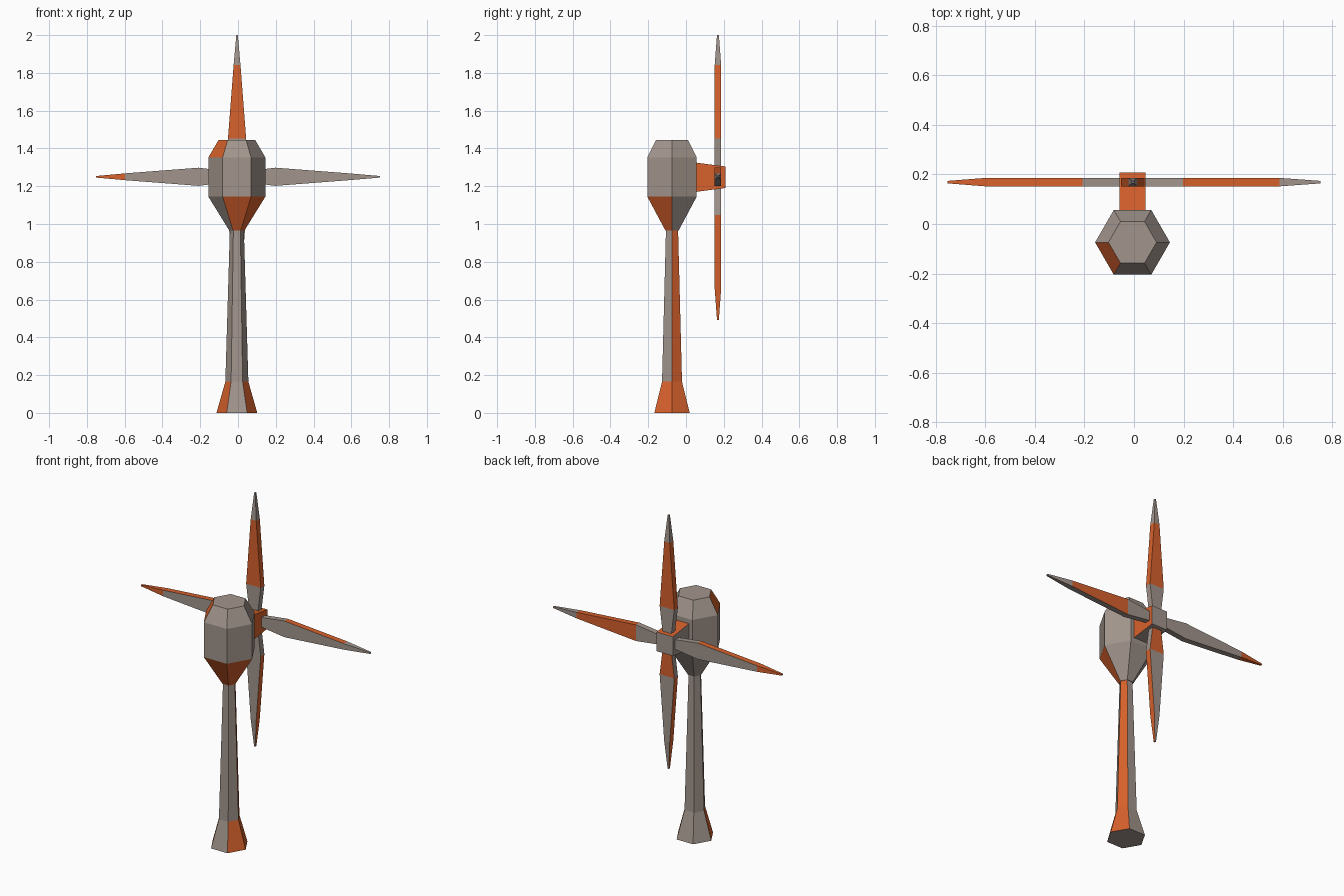
import bpy, bmesh
from math import cos, sin, pi
from mathutils import Vector

if "Cube" in bpy.data.objects:
    bpy.data.objects.remove(bpy.data.objects["Cube"])

CX, CY = -0.006, -0.074      # tower axis
HUB = Vector((-0.005, 0.169, 1.25))


def make_mat(name, rgb):
    m = bpy.data.materials.new(name)
    m.diffuse_color = (*rgb, 1)
    m.use_nodes = True
    m.node_tree.nodes["Principled BSDF"].inputs["Base Color"].default_value = m.diffuse_color
    return m


GREY = make_mat("warm_grey", (0.36, 0.30, 0.265))
ORANGE = make_mat("orange", (0.68, 0.12, 0.025))


def loft(name, rings, orange=()):
    """Skin rings into a closed solid; orange holds (segment, side) pairs."""
    bm = bmesh.new()
    vs = [[bm.verts.new(p) for p in ring] for ring in rings]
    n = len(rings[0])
    for s in range(len(rings) - 1):
        for i in range(n):
            j = (i + 1) % n
            f = bm.faces.new((vs[s][i], vs[s][j], vs[s + 1][j], vs[s + 1][i]))
            f.material_index = int((s, i) in orange)
    bm.faces.new(vs[0][::-1])
    bm.faces.new(vs[-1])
    bmesh.ops.recalc_face_normals(bm, faces=bm.faces)
    me = bpy.data.meshes.new(name)
    bm.to_mesh(me)
    bm.free()
    me.materials.append(GREY)
    me.materials.append(ORANGE)
    ob = bpy.data.objects.new(name, me)
    bpy.context.collection.objects.link(ob)
    return ob


def hexagon(r, z):
    return [(CX + r * cos(i * pi / 3), CY + r * sin(i * pi / 3), z) for i in range(6)]


# Tower with flared foot (side 0 faces back right, side 4 faces front)
loft("tower", [hexagon(0.108, 0), hexagon(0.061, 0.165), hexagon(0.037, 0.97)],
     {(0, 0), (0, 3), (0, 5), (1, 0)})

# Faceted housing on top of the tower
loft("housing", [hexagon(0.04, 0.965), hexagon(0.151, 1.145),
                 hexagon(0.151, 1.352), hexagon(0.097, 1.445)],
     {(0, 4), (0, 5), (2, 3)})

# Tapered hub block (sides: top, right, bottom, left)
loft("hub", [[(CX + sx * 0.053, y, 1.2475 + sz * h)
              for sx, sz in ((-1, 1), (1, 1), (1, -1), (-1, -1))]
             for y, h in ((0.04, 0.079), (0.208, 0.057))],
     {(0, 0), (0, 1)})


# Rotor blades: sides are 0 front, 1 leading, 2 back, 3 trailing
def blade(name, angle, length, orange):
    u = Vector((cos(angle), 0, sin(angle)))
    w = Vector((-sin(angle), 0, cos(angle)))
    rings = []
    for r, hw, ht in ((0.03, 0.026, 0.017), (0.203, 0.048, 0.017),
                      (0.593, 0.018, 0.017), (length, 0.004, 0.005)):
        rings.append([HUB + u * r + w * hw * a + Vector((0, ht * b, 0))
                      for a, b in ((-1, -1), (1, -1), (1, 1), (-1, 1))])
    loft(name, rings, orange)


blade("blade_right", 0, 0.758, {(1, 1), (1, 2)})
blade("blade_top", pi / 2, 0.75, {(1, i) for i in range(4)})
blade("blade_left", pi, 0.748, {(1, 3)} | {(2, i) for i in range(4)})
blade("blade_bottom", 3 * pi / 2, 0.757, {(0, 2), (1, 1), (1, 3), (2, 1), (2, 3)})
